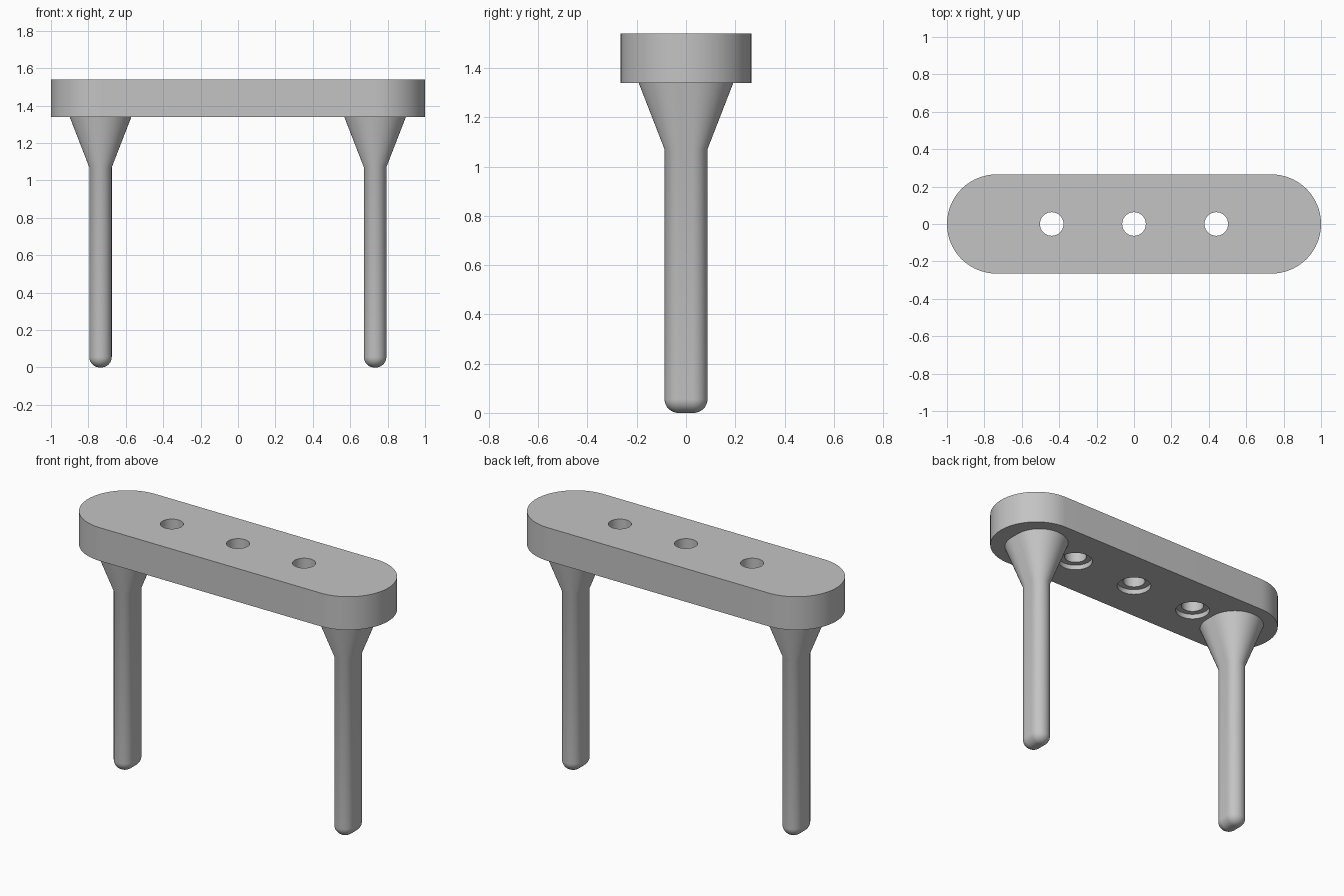
import bpy, bmesh, math

cube = bpy.data.objects.get("Cube")
if cube:
    bpy.data.objects.remove(cube, do_unlink=True)

GREY = (0.55, 0.55, 0.55, 1)
grey = bpy.data.materials.new("plain grey")
grey.use_nodes = True
grey.diffuse_color = GREY
grey.node_tree.nodes["Principled BSDF"].inputs["Base Color"].default_value = GREY

PLATE_BOTTOM, PLATE_TOP = 1.34, 1.54


def slot(radius, half_x, half_y, steps=24):
    """Outline of a circle stretched by straight runs along x or y."""
    points = []
    for quarter in range(4):
        sx = (1, -1, -1, 1)[quarter]
        sy = (1, 1, -1, -1)[quarter]
        for i in range(steps + 1):
            a = (quarter + i / steps) * math.pi / 2
            points.append((sx * half_x + radius * math.cos(a),
                           sy * half_y + radius * math.sin(a)))
    return points


def loft(name, sections, half_x=0, half_y=0, x=0):
    """Skin a stack of (radius, height) slot sections and cap both ends."""
    bm = bmesh.new()
    rings = [[bm.verts.new((px, py, z)) for px, py in slot(r, half_x, half_y)]
             for r, z in sections]
    for low, high in zip(rings, rings[1:]):
        for i in range(len(low)):
            j = (i + 1) % len(low)
            bm.faces.new((low[i], low[j], high[j], high[i]))
    bm.faces.new(rings[0][::-1])
    bm.faces.new(rings[-1])
    bmesh.ops.remove_doubles(bm, verts=bm.verts, dist=0.00001)
    bmesh.ops.recalc_face_normals(bm, faces=bm.faces)
    mesh = bpy.data.meshes.new(name)
    bm.to_mesh(mesh)
    bm.free()
    mesh.materials.append(grey)
    obj = bpy.data.objects.new(name, mesh)
    obj.location.x = x
    bpy.context.collection.objects.link(obj)
    return obj


def activate(obj):
    bpy.ops.object.select_all(action="DESELECT")
    obj.select_set(True)
    bpy.context.view_layer.objects.active = obj


# Top plate with rounded ends
plate = loft("top_plate", [(0.265, PLATE_BOTTOM), (0.265, PLATE_TOP)], half_x=0.735)

# Three screw holes, counterbored from below
for x in (-0.44, 0, 0.44):
    cutter = loft("hole_cutter", [(0.097, PLATE_BOTTOM - 0.05), (0.097, PLATE_BOTTOM + 0.03),
                                  (0.063, PLATE_BOTTOM + 0.03), (0.063, PLATE_TOP + 0.05)], x=x)
    cutter.hide_render = True
    cut = plate.modifiers.new("hole", "BOOLEAN")
    cut.object = cutter
    cut.operation = "DIFFERENCE"
    cut.solver = "EXACT"
    activate(plate)
    bpy.ops.object.modifier_apply(modifier=cut.name)
    bpy.data.objects.remove(cutter, do_unlink=True)

# Legs: rounded foot, straight shaft, flared top
FILLET, SHAFT = 0.056, 0.06
foot = [(SHAFT - FILLET + FILLET * math.sin(a), FILLET - FILLET * math.cos(a))
        for a in (i * math.pi / 20 for i in range(11))]
flare = [(SHAFT, 1.07), (0.165, PLATE_BOTTOM), (0.165, PLATE_BOTTOM + 0.02)]
legs = [loft(side + "_leg", foot + flare, half_y=0.027, x=x)
        for side, x in (("left", 0.733), ("right", -0.735))]

for obj in [plate] + legs:
    activate(obj)
    bpy.ops.object.shade_smooth_by_angle(angle=math.radians(30))
